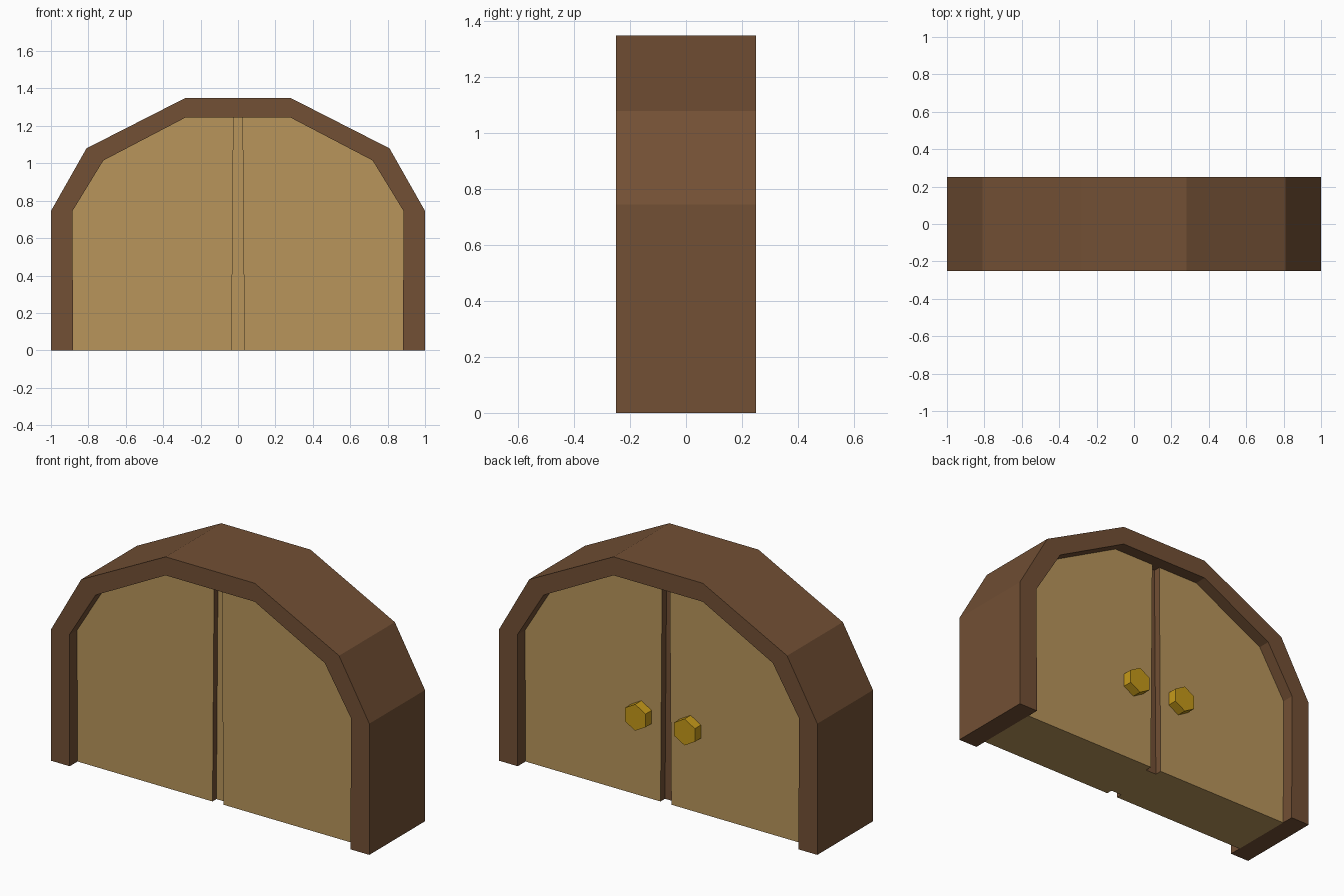
import bpy, bmesh, math

if "Cube" in bpy.data.objects:
    bpy.data.objects.remove(bpy.data.objects["Cube"])


def material(name, rgb):
    m = bpy.data.materials.new(name)
    m.diffuse_color = (*rgb, 1)
    m.use_nodes = True
    m.node_tree.nodes["Principled BSDF"].inputs["Base Color"].default_value = m.diffuse_color
    return m


BROWN = material("dark_wood", (0.17, 0.08, 0.035))
TAN = material("light_wood", (0.48, 0.30, 0.105))
GOLD = material("brass", (0.56, 0.32, 0.01))


def prism(name, profile, y0, y1, mats):
    """Extrude an x-z outline from y0 to y1."""
    bm = bmesh.new()
    face = bm.faces.new([bm.verts.new((x, y0, z)) for x, z in profile])
    new = bmesh.ops.extrude_face_region(bm, geom=[face])["geom"]
    for v in new:
        if isinstance(v, bmesh.types.BMVert):
            v.co.y = y1
    bmesh.ops.recalc_face_normals(bm, faces=bm.faces)
    mesh = bpy.data.meshes.new(name)
    bm.to_mesh(mesh)
    bm.free()
    for m in mats:
        mesh.materials.append(m)
    obj = bpy.data.objects.new(name, mesh)
    bpy.context.collection.objects.link(obj)
    return obj


# Arched frame: outer outline, then back along the inner one
outer = [(1, 0), (1, 0.745), (0.81, 1.08), (0.28, 1.35)]
inner = [(0.882, 0), (0.885, 0.745), (0.72, 1.015), (0.28, 1.245)]


def arch(half):
    return half + [(-x, z) for x, z in reversed(half)]


prism("arched_frame", arch(outer) + arch(inner)[::-1], -0.25, 0.25, [BROWN])

# Two door leaves, recessed front and back, with dark meeting edges
for side, name in ((1, "right_door"), (-1, "left_door")):
    half = inner + [(0.024, 1.245), (0.034, 0)]
    door = prism(name, [(side * x, z) for x, z in half], -0.18, 0.18, [TAN, BROWN])
    for p in door.data.polygons:
        if abs(p.normal.x) > 0.9 and abs(p.center.x) < 0.1:
            p.material_index = 1

# Groove floor between the leaves, dark on the knob side
strip = [(-0.034, 0), (0.034, 0), (0.024, 1.245), (-0.024, 1.245)]
floor = prism("centre_strip", strip, -0.145, 0.14, [TAN, BROWN])
for p in floor.data.polygons:
    if p.normal.y > 0.9:
        p.material_index = 1

# Six-sided knobs on the back
for side, name in ((1, "right_knob"), (-1, "left_knob")):
    hexagon = [(side * 0.155 + 0.075 * math.sin(i * math.pi / 3),
                0.465 + 0.075 * math.cos(i * math.pi / 3)) for i in range(6)]
    prism(name, hexagon, 0.17, 0.235, [GOLD])
